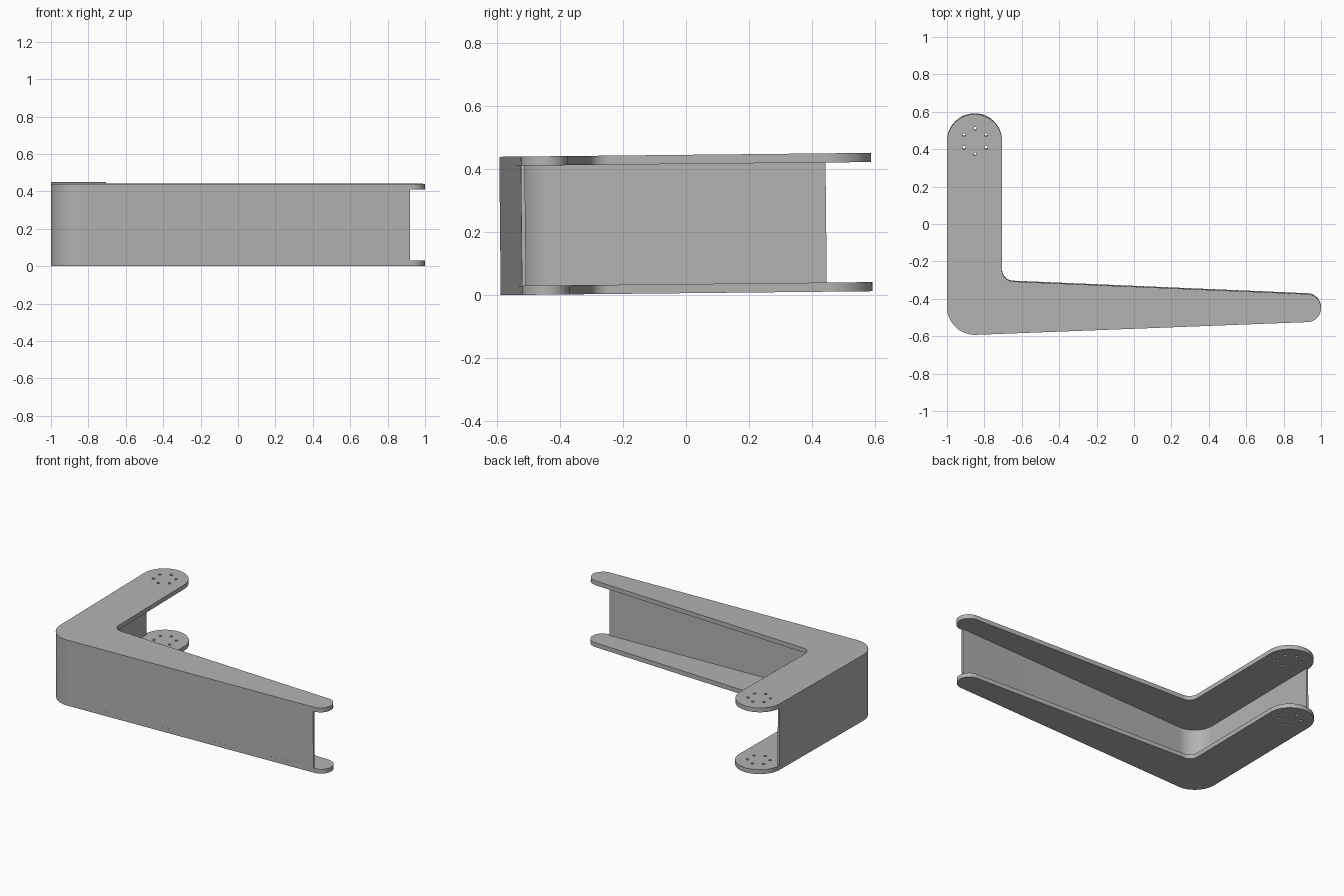
import bpy
from math import radians, cos, sin
from mathutils import Matrix

default = bpy.data.objects.get("Cube")
if default:
    bpy.data.objects.remove(default, do_unlink=True)

HEIGHT, PLATE, WALL = 0.439, 0.029, 0.013
TILT = Matrix.Translation((0, 0.002, 0.006)) @ Matrix.Rotation(0.0105, 4, 'X')

grey = bpy.data.materials.new("plain grey")
grey.use_nodes = True
colour = (0.45, 0.45, 0.45, 1)
grey.diffuse_color = colour
grey.node_tree.nodes["Principled BSDF"].inputs["Base Color"].default_value = colour


def arc(cx, cy, r, start, end, steps=24):
    angles = [radians(start + (end - start) * i / steps) for i in range(steps + 1)]
    return [(cx + r * cos(a), cy + r * sin(a)) for a in angles]


def extrude(name, loops, bottom, top):
    """Fill closed loops (inner ones become holes) and extrude them upward."""
    curve = bpy.data.curves.new(name + " profile", 'CURVE')
    curve.dimensions = '2D'
    curve.fill_mode = 'BOTH'
    curve.extrude = (top - bottom) / 2
    for loop in loops:
        spline = curve.splines.new('POLY')
        spline.points.add(len(loop) - 1)
        for point, (x, y) in zip(spline.points, loop):
            point.co = (x, y, 0, 1)
        spline.use_cyclic_u = True
    helper = bpy.data.objects.new(name + " helper", curve)
    mesh = bpy.data.meshes.new_from_object(helper)
    bpy.data.objects.remove(helper)
    bpy.data.curves.remove(curve)
    mesh.transform(TILT @ Matrix.Translation((0, 0, (bottom + top) / 2)))
    mesh.materials.clear()
    mesh.materials.append(grey)
    obj = bpy.data.objects.new(name, mesh)
    bpy.context.collection.objects.link(obj)
    bpy.ops.object.select_all(action='DESELECT')
    obj.select_set(True)
    bpy.context.view_layer.objects.active = obj
    bpy.ops.object.mode_set(mode='EDIT')
    bpy.ops.mesh.select_all(action='SELECT')
    bpy.ops.mesh.remove_doubles(threshold=0.0001)
    bpy.ops.mesh.normals_make_consistent(inside=False)
    bpy.ops.object.mode_set(mode='OBJECT')
    bpy.ops.object.shade_smooth_by_angle(angle=radians(30))


# L-shaped plate outline: outer corner, tapered tip, inner fillet, round end
outline = (arc(-0.85, -0.44, 0.15, 180, 272.2)
           + arc(0.925, -0.447, 0.075, -87.8, 87.6)
           + arc(-0.645, -0.245, 0.06, 267.6, 180)
           + arc(-0.8525, 0.4425, 0.1475, 0, 180))

# Ring of six screw holes at the round end
holes = []
for k in range(6):
    a = radians(90 + 60 * k)
    holes.append(arc(-0.85 + 0.068 * cos(a), 0.445 + 0.068 * sin(a), 0.009, 0, 345, 23))

extrude("bottom_plate", [outline] + holes, 0, PLATE)
extrude("top_plate", [outline] + holes, HEIGHT - PLATE, HEIGHT)

# Thin web along the outer edge, bent round the corner
outer = [(-1, 0.445)] + arc(-0.85, -0.44, 0.15, 180, 272.2) + [(0.92, -0.522)]
inner = ([(-1 + WALL, 0.445)] + arc(-0.85, -0.44, 0.15 - WALL, 180, 272.2)
         + [(0.92, -0.522 + WALL)])
extrude("web_wall", [outer + inner[::-1]], PLATE, HEIGHT - PLATE)
